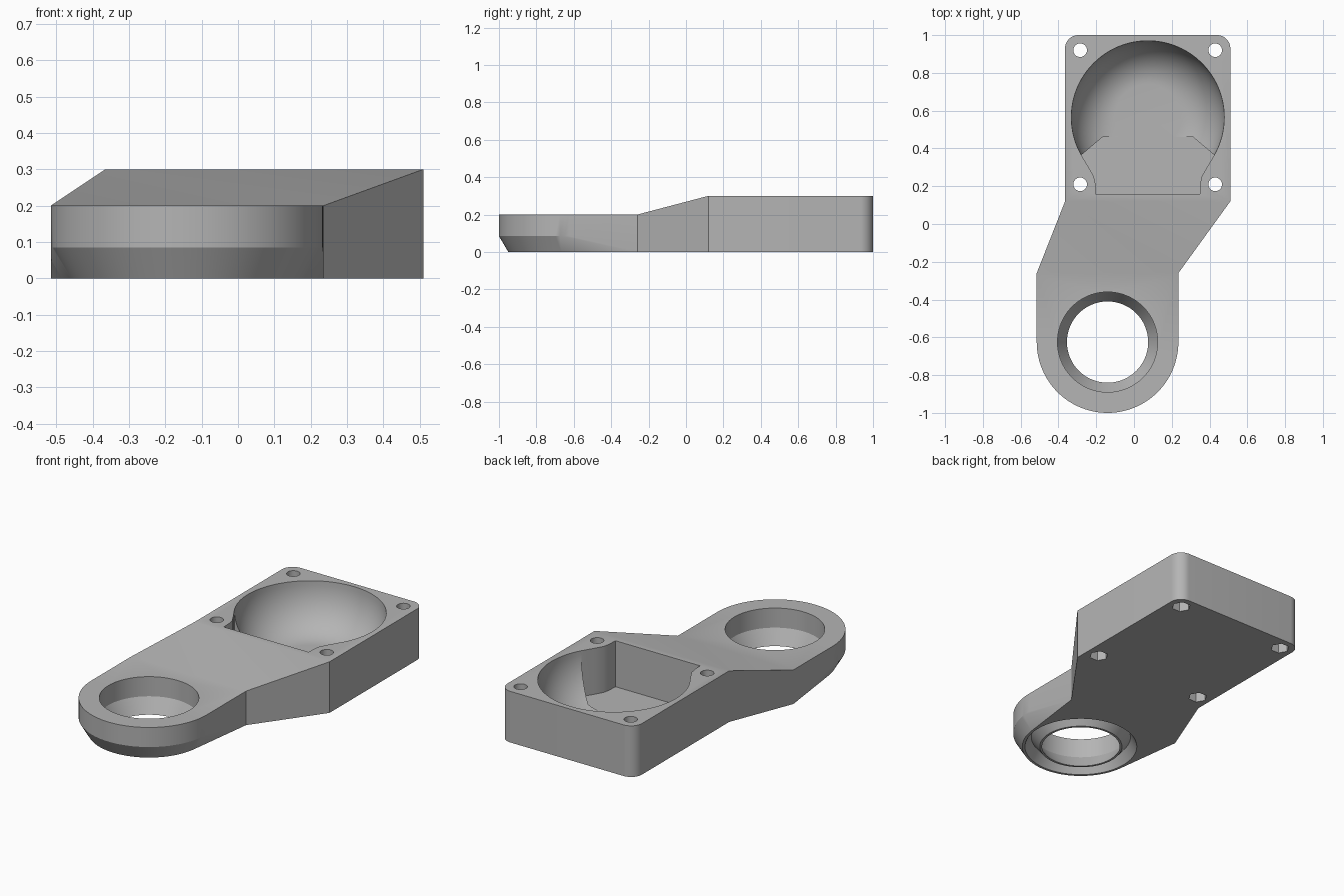
import bpy, bmesh
from math import sin, cos, pi, radians

default = bpy.data.objects.get("Cube")
if default:
    bpy.data.objects.remove(default, do_unlink=True)

GREY = 0.46
mat = bpy.data.materials.new("plain grey")
mat.use_nodes = True
mat.diffuse_color = (GREY, GREY, GREY, 1)
mat.node_tree.nodes["Principled BSDF"].inputs["Base Color"].default_value = (GREY, GREY, GREY, 1)


def make(name, bm):
    bmesh.ops.recalc_face_normals(bm, faces=bm.faces)
    mesh = bpy.data.meshes.new(name)
    bm.to_mesh(mesh)
    bm.free()
    mesh.materials.append(mat)
    obj = bpy.data.objects.new(name, mesh)
    bpy.context.collection.objects.link(obj)
    return obj


def circle(x, y, z, r, n=96, turn=0):
    return [(x + r * cos(2 * pi * i / n + turn), y + r * sin(2 * pi * i / n + turn), z) for i in range(n)]


def hull(name, points):
    bm = bmesh.new()
    for p in points:
        bm.verts.new(p)
    out = bmesh.ops.convex_hull(bm, input=bm.verts)
    loose = [v for v in bm.verts if not v.link_faces]
    bmesh.ops.delete(bm, geom=loose, context='VERTS')
    bmesh.ops.dissolve_limit(bm, angle_limit=radians(0.5), verts=bm.verts, edges=bm.edges)
    return make(name, bm)


def prism(name, outline, z0, z1):
    bm = bmesh.new()
    face = bm.faces.new([bm.verts.new((p[0], p[1], z0)) for p in outline])
    out = bmesh.ops.extrude_face_region(bm, geom=[face])
    top = [g for g in out["geom"] if isinstance(g, bmesh.types.BMVert)]
    bmesh.ops.translate(bm, verts=top, vec=(0, 0, z1 - z0))
    return make(name, bm)


def lathe(name, profile, x, y, n=96, closed=False):
    # Revolves (radius, height) points about a vertical axis
    bm = bmesh.new()
    rings = [[bm.verts.new(p) for p in circle(x, y, z, r, n)] for r, z in profile]
    pairs = list(zip(rings, rings[1:])) + ([(rings[-1], rings[0])] if closed else [])
    for a, b in pairs:
        for i in range(n):
            j = (i + 1) % n
            bm.faces.new((a[i], a[j], b[j], b[i]))
    bmesh.ops.remove_doubles(bm, verts=bm.verts, dist=1e-5)
    return make(name, bm)


def combine(target, other, operation):
    mod = target.modifiers.new(operation, 'BOOLEAN')
    mod.operation = operation
    mod.solver = 'EXACT'
    mod.object = other
    other.hide_render = True
    bpy.context.view_layer.objects.active = target
    bpy.ops.object.modifier_apply(modifier=mod.name)
    bpy.data.objects.remove(other, do_unlink=True)


# Square housing with rounded back corners
LEFT, RIGHT, SEAM, BACK, ROUND = -0.365, 0.51, 0.12, 1.0, 0.07
points = []
for z in (0, 0.3):
    points += [(LEFT, SEAM, z), (RIGHT, SEAM, z)]
    for x in (LEFT + ROUND, RIGHT - ROUND):
        points += circle(x, BACK - ROUND, z, ROUND, 48)
bracket = hull("bracket_body", points)

# Sloping, offset arm
RX, RY = -0.14, -0.625
RING_R, ARM_Y = 0.375, -0.26
arm = [(x, ARM_Y, z) for x in (RX - RING_R, RX + RING_R) for z in (0, 0.2)]
combine(bracket, hull("arm", arm + [(x, SEAM, z) for x in (LEFT, RIGHT) for z in (0, 0.3)]), 'UNION')

# Rounded end, chamfered below
end = arm + circle(RX, RY, 0.2, RING_R) + circle(RX, RY, 0.085, RING_R) + circle(RX, RY, 0, 0.325)
combine(bracket, hull("ring_end", end), 'UNION')

# Tapered ring opening and the groove under it
opening = [(0, -0.1), (0.215, -0.1), (0.215, 0), (0.265, 0.085), (0.265, 0.3), (0, 0.3)]
combine(bracket, lathe("opening_cutter", opening, RX, RY), 'DIFFERENCE')
groove = [(0.31, -0.02), (0.31, 0), (0.275, 0.06), (0.228, 0), (0.228, -0.02)]
combine(bracket, lathe("groove_cutter", groove, RX, RY, closed=True), 'DIFFERENCE')

# Round bowl with a curved floor
CX, CY, FLOOR = 0.073, 0.565, 0.03
bowl = [(0, FLOOR)]
for i in range(17):
    a = pi / 2 * i / 16
    bowl.append((0.175 + 0.23 * sin(a), 0.3 - 0.27 * cos(a)))
bowl += [(0.405, 0.4), (0, 0.4)]
pocket = lathe("bowl_cutter", bowl, CX, CY)

# Flat-floored throat of the bowl, curving round the screw posts
half = [(0.275, 0.157), (0.277, 0.21), (0.285, 0.25), (0.31, 0.295), (0.352, 0.365), (0.24, 0.46)]
throat = [(CX + x, y) for x, y in half] + [(CX - x, y) for x, y in reversed(half)]
combine(pocket, prism("throat_cutter", throat, FLOOR, 0.4), 'UNION')
combine(bracket, pocket, 'DIFFERENCE')

# Screw holes with hexagonal nut pockets underneath
for x in (-0.285, 0.43):
    for y in (0.21, 0.92):
        combine(bracket, prism("screw_cutter", circle(x, y, 0, 0.036, 32), -0.1, 0.4), 'DIFFERENCE')
        combine(bracket, prism("nut_cutter", circle(x, y, 0, 0.052, 6), -0.1, 0.1), 'DIFFERENCE')

# Smooth curved walls, crisp edges
bpy.ops.object.select_all(action='DESELECT')
bracket.select_set(True)
bpy.context.view_layer.objects.active = bracket
bpy.ops.object.shade_smooth_by_angle(angle=radians(25))
